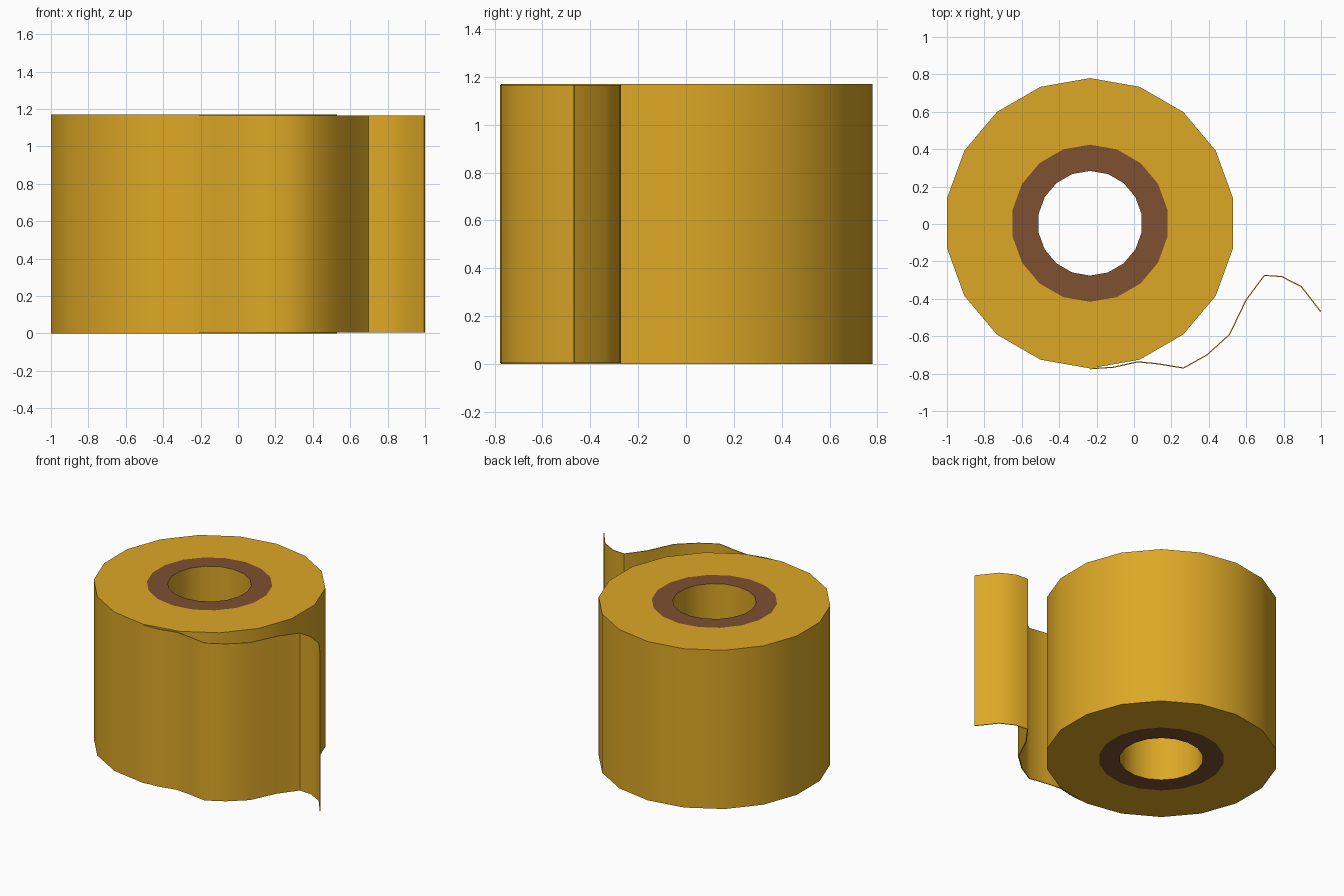
import bpy, bmesh, math

if "Cube" in bpy.data.objects:
    bpy.data.objects.remove(bpy.data.objects["Cube"])

HEIGHT = 1.17
SIDES = 18
CX, CY = -0.235, 0.004


def material(name, color):
    m = bpy.data.materials.new(name)
    m.diffuse_color = (*color, 1)
    m.use_nodes = True
    m.node_tree.nodes["Principled BSDF"].inputs["Base Color"].default_value = m.diffuse_color
    return m


gold = material("gold paper", (0.72, 0.39, 0.019))
brown = material("brown cardboard", (0.21, 0.08, 0.031))


def finish(bm, name, mats):
    bmesh.ops.recalc_face_normals(bm, faces=bm.faces)
    me = bpy.data.meshes.new(name)
    bm.to_mesh(me)
    bm.free()
    for m in mats:
        me.materials.append(m)
    ob = bpy.data.objects.new(name, me)
    bpy.context.collection.objects.link(ob)
    bpy.ops.object.select_all(action='DESELECT')
    ob.select_set(True)
    bpy.context.view_layer.objects.active = ob
    bpy.ops.object.shade_smooth_by_angle(angle=math.radians(50))
    return ob


# Roll: closed lathe profile (radius, z); the core rings on both ends are brown
profile = [(0.28, 0), (0.42, 0), (0.776, 0),
           (0.776, HEIGHT), (0.42, HEIGHT), (0.28, HEIGHT)]
bm = bmesh.new()
rings = []
for r, z in profile:
    angles = [math.pi / 2 + 2 * math.pi * i / SIDES for i in range(SIDES)]
    rings.append([bm.verts.new((CX + r * math.cos(a), CY + r * math.sin(a), z)) for a in angles])
for k in range(len(rings)):
    a, b = rings[k], rings[(k + 1) % len(rings)]
    for i in range(SIDES):
        j = (i + 1) % SIDES
        f = bm.faces.new((a[i], a[j], b[j], b[i]))
        f.material_index = 1 if k in (0, 4) else 0
finish(bm, "paper_roll", [gold, brown])

# Loose sheet: thin wavy strip peeling off the front of the roll
path = [(-0.235, -0.774), (-0.11, -0.766), (0.02, -0.737), (0.13, -0.748),
        (0.265, -0.77), (0.39, -0.7), (0.51, -0.592), (0.6, -0.405),
        (0.697, -0.275), (0.79, -0.281), (0.895, -0.335), (0.998, -0.468)]
HALF = 0.003
bm = bmesh.new()
sections = []
for i, (x, y) in enumerate(path):
    x0, y0 = path[max(i - 1, 0)]
    x1, y1 = path[min(i + 1, len(path) - 1)]
    d = math.hypot(x1 - x0, y1 - y0)
    nx, ny = -(y1 - y0) / d * HALF, (x1 - x0) / d * HALF
    sections.append([bm.verts.new((x + s * nx, y + s * ny, z))
                     for s, z in ((-1, 0.005), (1, 0.005), (1, HEIGHT - 0.005), (-1, HEIGHT - 0.005))])
for a, b in zip(sections, sections[1:]):
    for i in range(4):
        j = (i + 1) % 4
        bm.faces.new((a[i], a[j], b[j], b[i]))
bm.faces.new(sections[0])
bm.faces.new(sections[-1])
finish(bm, "loose_sheet", [gold])
